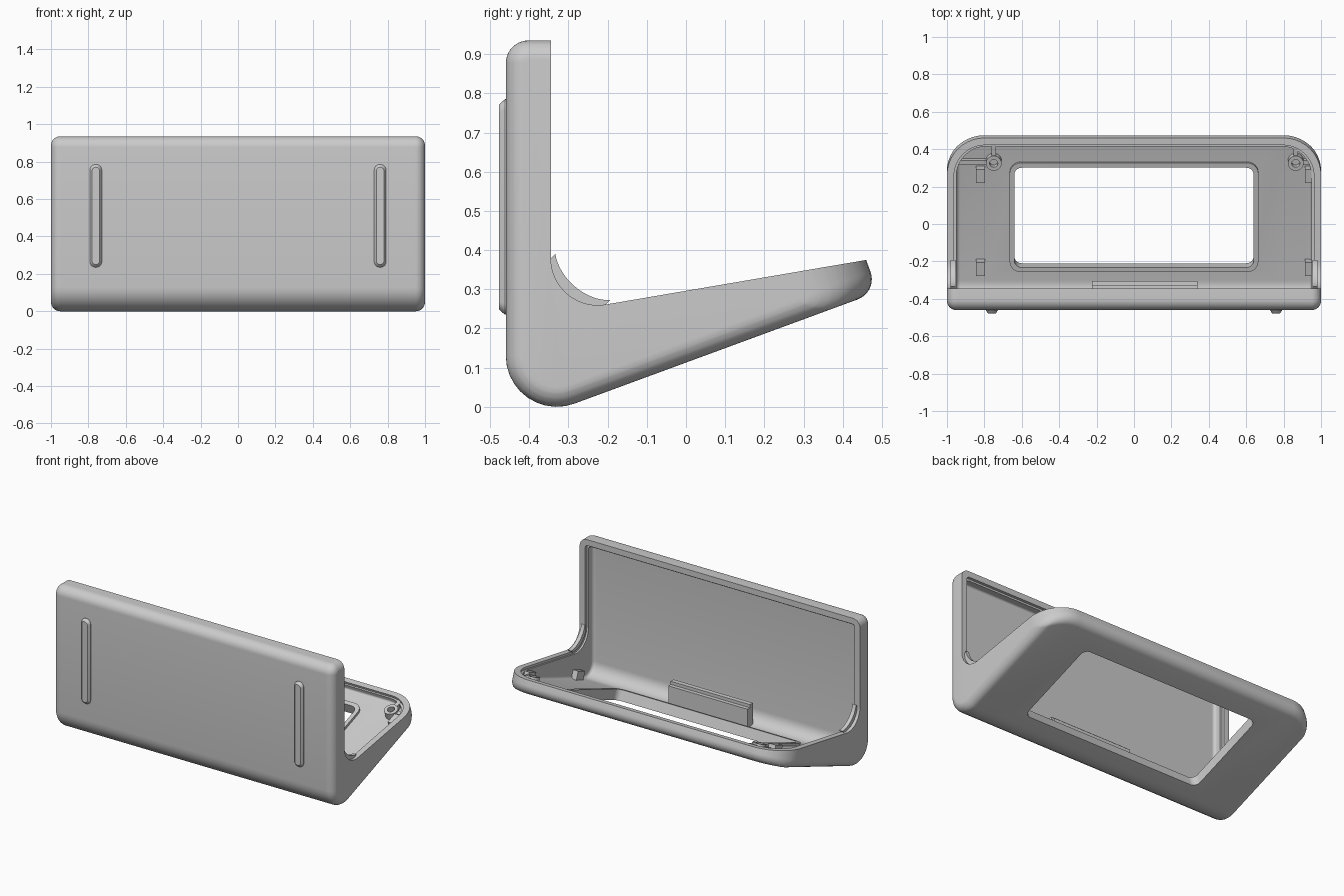
import bpy, bmesh, math
from mathutils import Vector, Matrix

if "Cube" in bpy.data.objects:
    bpy.data.objects.remove(bpy.data.objects["Cube"])

grey = bpy.data.materials.new("plain grey")
grey.use_nodes = True
grey.diffuse_color = (0.6, 0.6, 0.6, 1)
grey.node_tree.nodes["Principled BSDF"].inputs["Base Color"].default_value = (0.6, 0.6, 0.6, 1)

# Frames: side profiles run along x, floor parts lie on the tilted base, front parts on the wall
SLOPE = math.radians(20.2)
SIDE = Matrix(((0, 0, 1, 0), (1, 0, 0, 0), (0, 1, 0, 0), (0, 0, 0, 1)))
BASE = Matrix.Translation((0, 0, 0.113)) @ Matrix.Rotation(SLOPE, 4, "X")
FRONT = Matrix.Translation((0, -0.46, 0)) @ Matrix.Rotation(math.pi / 2, 4, "X")


def fillet(pts, radii, n=10):
    """Round each corner of a polygon with its own radius."""
    out = []
    for i, p in enumerate(pts):
        p = Vector(p)
        a = (Vector(pts[i - 1]) - p).normalized()
        b = (Vector(pts[(i + 1) % len(pts)]) - p).normalized()
        r = radii[i]
        if r <= 0:
            out.append(p)
            continue
        half = a.angle(b) / 2
        centre = p + (a + b).normalized() * r / math.sin(half)
        start = p + a * r / math.tan(half) - centre
        end = p + b * r / math.tan(half) - centre
        turn = math.pi - 2 * half
        for k in range(n + 1):
            t = k / n
            out.append(centre + (start * math.sin((1 - t) * turn)
                                 + end * math.sin(t * turn)) / math.sin(turn))
    return out


def inset(pts, dists):
    """Move each edge of a counter-clockwise polygon inwards by its own distance."""
    normals = []
    for i, p in enumerate(pts):
        e = (Vector(pts[(i + 1) % len(pts)]) - Vector(p)).normalized()
        normals.append(Vector((-e.y, e.x)))
    out = []
    for i, p in enumerate(pts):
        m, n, d, e = normals[i - 1], normals[i], dists[i - 1], dists[i]
        c = m.x * n.y - m.y * n.x
        out.append(Vector(p) + Vector((d * n.y - e * m.y, m.x * e - n.x * d)) / c)
    return out


def loft(name, sections, matrix):
    """Skin a list of (polygon, height) sections and cap both ends."""
    bm = bmesh.new()
    rings = [[bm.verts.new(matrix @ Vector((p[0], p[1], h))) for p in poly]
             for poly, h in sections]
    for lo, hi in zip(rings, rings[1:]):
        for i in range(len(lo)):
            bm.faces.new((lo[i - 1], lo[i], hi[i], hi[i - 1]))
    bm.faces.new(rings[0])
    bm.faces.new(rings[-1])
    bmesh.ops.recalc_face_normals(bm, faces=bm.faces)
    mesh = bpy.data.meshes.new(name)
    bm.to_mesh(mesh)
    bm.free()
    mesh.materials.append(grey)
    obj = bpy.data.objects.new(name, mesh)
    bpy.context.collection.objects.link(obj)
    return obj


def prism(name, poly, lo, hi, matrix):
    return loft(name, [(poly, lo), (poly, hi)], matrix)


def rect(x0, x1, y0, y1, r=0.0):
    return fillet([(x0, y0), (x1, y0), (x1, y1), (x0, y1)], [r] * 4, 6)


def circle(x, y, r, n=24):
    return [(x + r * math.cos(k * math.tau / n), y + r * math.sin(k * math.tau / n))
            for k in range(n)]


def boolean(obj, cutter, operation="DIFFERENCE", keep=False):
    mod = obj.modifiers.new("cut", "BOOLEAN")
    mod.operation, mod.object, mod.solver = operation, cutter, "EXACT"
    bpy.context.view_layer.objects.active = obj
    bpy.ops.object.modifier_apply(modifier=mod.name)
    if not keep:
        bpy.data.objects.remove(cutter)


def hull(name, t, edge, corner):
    """Closed form of the stand, shrunk by t, with rounded sides and rear corners."""
    pts = [(-0.46, 0.935), (-0.46, -0.0565), (0.49, 0.293), (0.254, 0.935)]
    width = 1 - t
    xs = {0.0}
    for r in (edge, corner):
        xs |= {round(width - r + r * math.sin(k * math.pi / 20), 5) for k in range(11)}
    sections = []
    for x in sorted(xs | {-x for x in xs}):
        def drop(r):
            s = max(0, abs(x) - (width - r))
            return r - math.sqrt(max(0, r * r - s * s))
        d = drop(edge)
        poly = inset(pts, [t + d, t + d, t + max(d, drop(corner)), t + d])
        radii = [max(r - t - d, 0.012) for r in (0.058, 0.13, 0.055, 0.02)]
        sections.append((fillet(poly, radii), x))
    return loft(name, sections, SIDE)


def rim(shift):
    """Side outline of the open space above the rim."""
    pts = [(-0.345, 2), (-0.345, 0.237), (1.0, 0.467), (1.0, 2)]
    return fillet([(y - shift, z - shift) for y, z in pts], [0, 0.12, 0, 0], 16)


# Shell: cut along the rim, hollowed, with a shallow rebate inside the rim
shell = hull("stand_shell", 0, 0.05, 0.2)
boolean(shell, prism("rim_cutter", rim(0), -1.2, 1.2, SIDE))
boolean(shell, hull("cavity", 0.05, 0.02, 0.16))
rebate = hull("rebate", 0.038, 0.02, 0.165)
boolean(rebate, prism("rebate_limit", rim(0.018), -1.2, 1.2, SIDE), "INTERSECT")
boolean(shell, rebate)

# Window through the base and its raised frame
window = prism("window_cutter", rect(-0.64, 0.64, -0.224, 0.345, 0.04), -0.1, 0.2, BASE)
boolean(shell, window, keep=True)
frame = prism("window_frame", rect(-0.665, 0.665, -0.25, 0.372, 0.06), 0.04, 0.066, BASE)
boolean(frame, window)
parts = [shell, frame]

# Ledge at the foot of the front wall
parts.append(prism("front_ledge", [(-0.36, 0.03), (-0.305, 0.05), (-0.305, 0.17),
                                   (-0.33, 0.17), (-0.33, 0.19), (-0.36, 0.19)],
                   -0.225, 0.34, SIDE))

# Clips standing on the base
for side, x in (("right", -0.82), ("left", 0.938)):
    for end, v in (("front", -0.22), ("rear", 0.31)):
        parts.append(prism(side + "_" + end + "_clip",
                           rect(x - 0.024, x + 0.024, v - 0.038, v + 0.038),
                           0.03, 0.105, BASE))

# Screw posts with ribs to the walls
for side, x, wall in (("right", -0.75, -0.97), ("left", 0.865, 0.97)):
    v = 0.38
    post = prism(side + "_screw_post", circle(x, v, 0.042), 0.03, 0.095, BASE)
    boolean(post, prism("screw_hole", circle(x, v, 0.022), 0.06, 0.2, BASE))
    parts.append(post)
    out = math.copysign(0.035, wall)
    lo, hi = sorted((x + out, wall))
    parts.append(prism(side + "_side_rib", rect(lo, hi, v - 0.012, v + 0.012), 0.03, 0.085, BASE))
    parts.append(prism(side + "_rear_rib", rect(x - 0.012, x + 0.012, v + 0.035, 0.49),
                       0.03, 0.085, BASE))

# Curved lips inside the side walls at the bend
bend = rim(0)[1:-2]
lip = bend + [p + Vector((0.019, 0.019)) * math.sin(math.pi * (0.2 + 0.6 * k / (len(bend) - 1)))
              for k, p in reversed(list(enumerate(bend)))]
lip = [p - Vector((0.002, 0.002)) for p in lip[:len(bend)]] + lip[len(bend):]
for side, s in (("right", -1), ("left", 1)):
    parts.append(prism(side + "_bend_lip", lip, s * 0.955, s * 0.98, SIDE))
    # Long raised pads on the front
    x = s * 0.76
    pad = [(rect(x - w, x + w, 0.51 - h, 0.51 + h, w * 0.95), d)
           for w, h, d in ((0.032, 0.275, -0.01), (0.032, 0.275, 0.002),
                           (0.027, 0.27, 0.008), (0.025, 0.265, 0.014), (0.02, 0.26, 0.018))]
    parts.append(loft(side + "_front_pad", pad, FRONT))

# Smooth the rounded surfaces, keep the edges crisp
bpy.ops.object.select_all(action="DESELECT")
for obj in parts:
    obj.select_set(True)
bpy.context.view_layer.objects.active = shell
bpy.ops.object.shade_smooth_by_angle(angle=math.radians(30))
